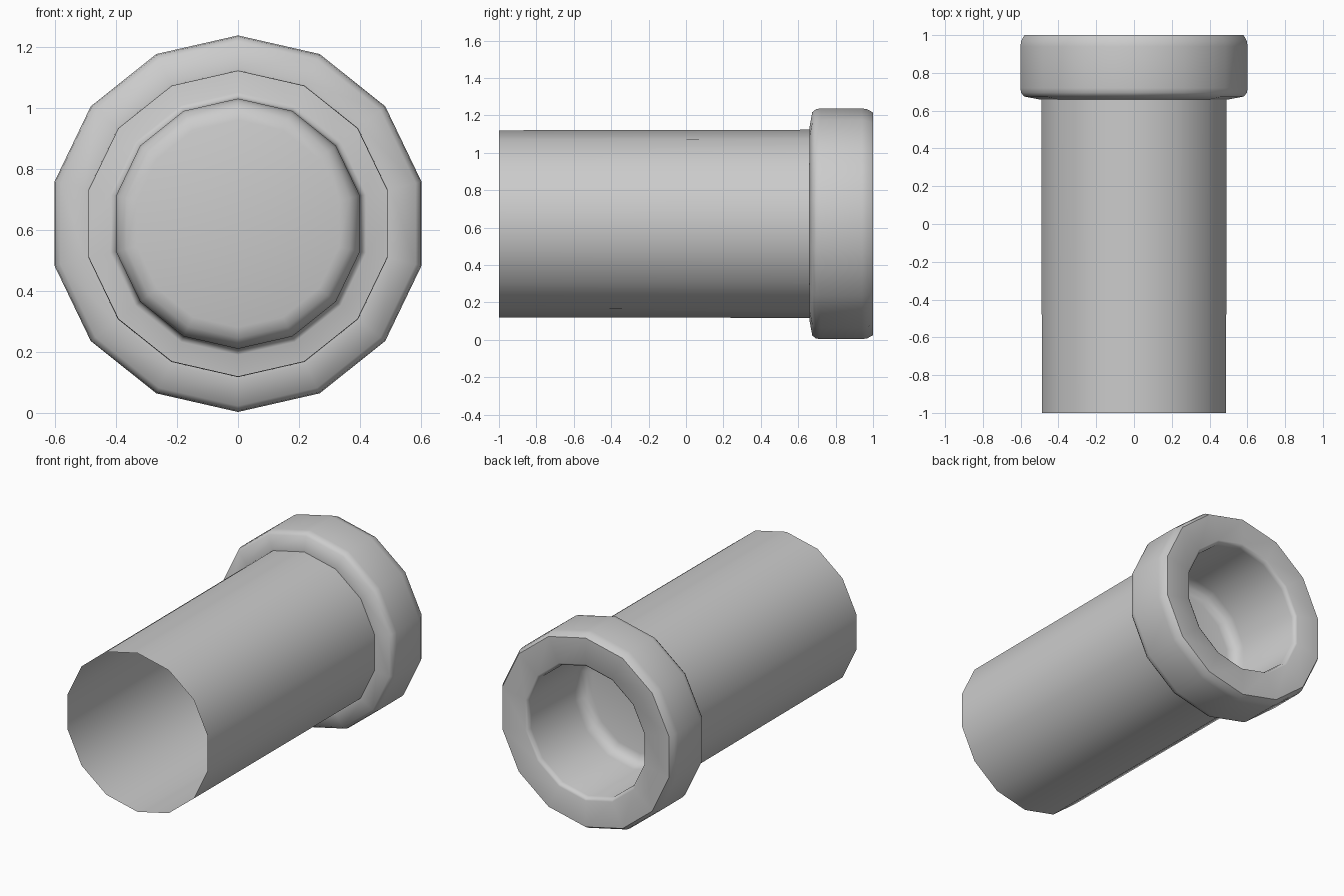
import bpy, bmesh
from math import sin, cos, pi, radians

if "Cube" in bpy.data.objects:
    bpy.data.objects.remove(bpy.data.objects["Cube"])

SIDES = 14
CENTRE_Z = 0.62


def lathe(name, profile, capped=False):
    """Turn (radius, y) points around the lengthwise axis."""
    bm = bmesh.new()
    rings = []
    for r, y in profile:
        rings.append([bm.verts.new((r * sin(2 * pi * i / SIDES), y,
                                    CENTRE_Z + r * cos(2 * pi * i / SIDES)))
                      for i in range(SIDES)])
    for a, b in zip(rings, rings[1:]):
        for i in range(SIDES):
            j = (i + 1) % SIDES
            bm.faces.new((a[i], a[j], b[j], b[i]))
    if capped:
        bm.faces.new(rings[-1])
    bmesh.ops.recalc_face_normals(bm, faces=bm.faces)
    # open shells: make the first wall face outwards
    bm.faces.ensure_lookup_table()
    f = bm.faces[0]
    c = f.calc_center_median()
    if f.normal.x * c.x + f.normal.z * (c.z - CENTRE_Z) < 0:
        bmesh.ops.reverse_faces(bm, faces=bm.faces)
    mesh = bpy.data.meshes.new(name)
    bm.to_mesh(mesh)
    bm.free()
    obj = bpy.data.objects.new(name, mesh)
    bpy.context.collection.objects.link(obj)
    bpy.ops.object.select_all(action='DESELECT')
    obj.select_set(True)
    bpy.context.view_layer.objects.active = obj
    bpy.ops.object.shade_smooth_by_angle(angle=radians(60))
    return obj


# thin tube open at the front, flaring into a rounded collar, with a
# recessed cup in the back end
lathe("pipe", [
    (0.50, -1.0), (0.503, 0.66),                      # tube wall
    (0.515, 0.66), (0.597, 0.675), (0.613, 0.695),    # collar shoulder
    (0.617, 0.72), (0.617, 0.94), (0.612, 0.97), (0.595, 1.0),
    (0.43, 1.0), (0.417, 0.992), (0.41, 0.97),        # rim face and lip
    (0.41, 0.53), (0.40, 0.49), (0.375, 0.465), (0.34, 0.455),  # cup
], capped=True)
